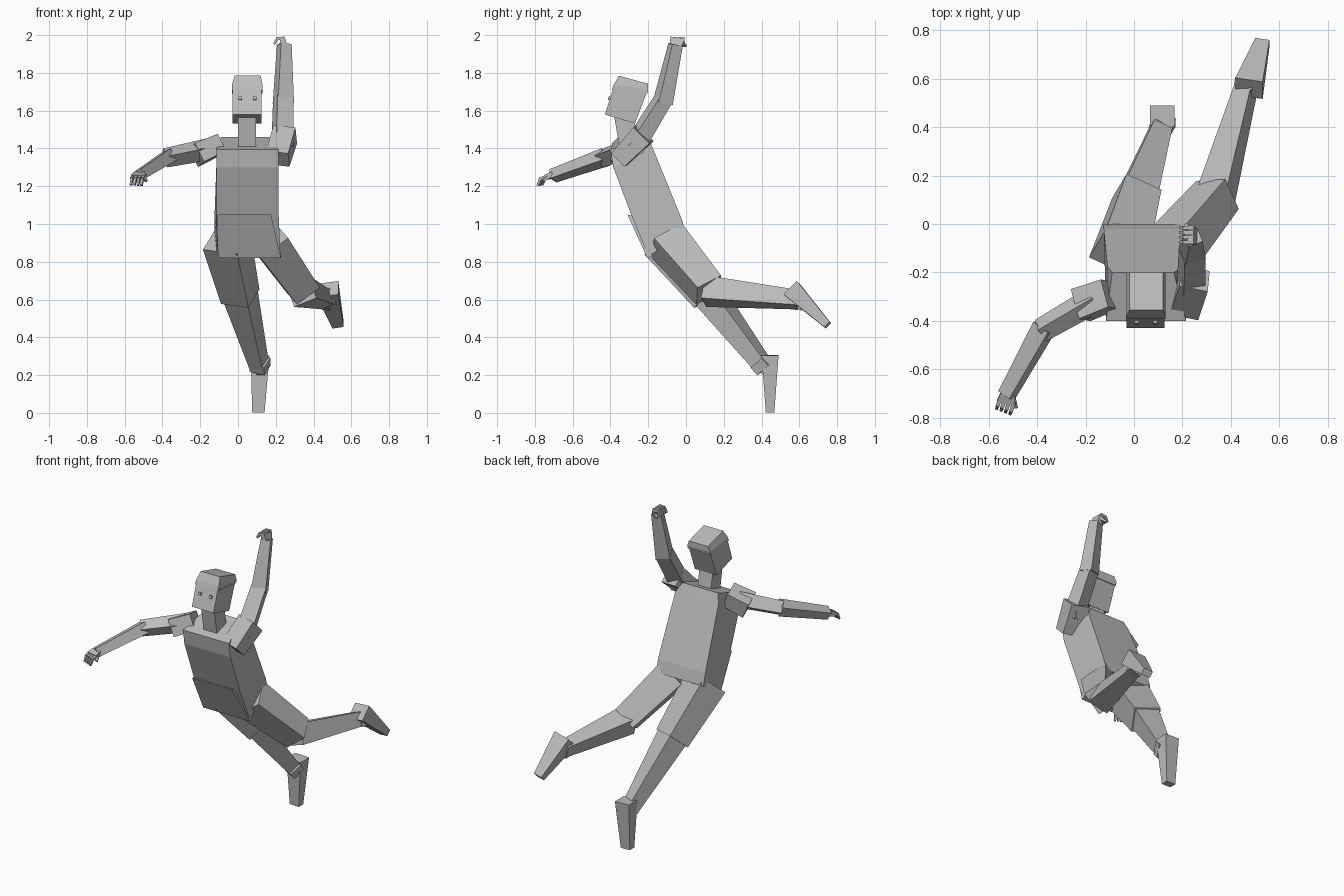
import bpy, bmesh
from mathutils import Vector as V

old = bpy.data.objects.get("Cube")
if old:
    bpy.data.objects.remove(old, do_unlink=True)

grey = bpy.data.materials.new("plain_grey")
grey.use_nodes = True
grey.diffuse_color = (0.5, 0.5, 0.5, 1)
grey.node_tree.nodes["Principled BSDF"].inputs["Base Color"].default_value = (0.5, 0.5, 0.5, 1)


def loft(name, rings):
    """Closed flat-faced solid through a list of four-cornered rings."""
    bm = bmesh.new()
    loops = [[bm.verts.new(p) for p in ring] for ring in rings]
    for a, b in zip(loops, loops[1:]):
        for i in range(4):
            j = (i + 1) % 4
            bm.faces.new((a[i], a[j], b[j], b[i]))
    bm.faces.new(loops[0])
    bm.faces.new(loops[-1])
    bmesh.ops.recalc_face_normals(bm, faces=bm.faces)
    mesh = bpy.data.meshes.new(name)
    bm.to_mesh(mesh)
    bm.free()
    mesh.materials.append(grey)
    obj = bpy.data.objects.new(name, mesh)
    bpy.context.collection.objects.link(obj)
    return obj


def bar(name, start, end, size_a, size_b, side=(1, 0, 0)):
    """Tapered box from start to end; sizes are (width along side, depth)."""
    start, end, side = V(start), V(end), V(side)
    axis = (end - start).normalized()
    u = (side - axis * side.dot(axis)).normalized()
    w = axis.cross(u)
    corners = ((-.5, -.5), (.5, -.5), (.5, .5), (-.5, .5))
    return loft(name, [[c + u * (i * s[0]) + w * (j * s[1]) for i, j in corners]
                       for c, s in ((start, size_a), (end, size_b))])


def slab(front, back, front_x, back_x):
    """Body ring from front and back (y, z) points and their x ranges."""
    return [(front_x[0], *front), (front_x[1], *front),
            (back_x[1], *back), (back_x[0], *back)]


# Torso and loose hem
loft("torso", [
    slab((-.20, .83), (0, .94), (-.11, .225), (-.125, .215)),
    slab((-.29, 1.05), (-.02, 1.02), (-.115, .215), (-.125, .215)),
    slab((-.385, 1.30), (-.175, 1.40), (-.115, .215), (-.11, .20)),
    slab((-.40, 1.395), (-.20, 1.46), (-.115, .215), (-.09, .165))])
loft("shirt_hem", [
    slab((-.205, .82), (-.18, .83), (-.106, .227), (-.106, .227)),
    slab((-.31, 1.05), (-.27, 1.04), (-.112, .175), (-.112, .175))])

# Neck, head and cap
bar("neck", (.048, -.30, 1.40), (.048, -.335, 1.60), (.095, .10), (.095, .10))
loft("head", [
    slab((-.43, 1.58), (-.27, 1.532), (-.03, .125), (-.03, .125)),
    slab((-.378, 1.735), (-.21, 1.69), (-.03, .125), (-.03, .125))])
loft("cap", [
    slab((-.392, 1.71), (-.205, 1.69), (-.033, .13), (-.033, .13)),
    slab((-.383, 1.735), (-.20, 1.71), (-.033, .13), (-.033, .13)),
    slab((-.355, 1.785), (-.20, 1.742), (-.018, .12), (-.018, .12))])
for label, x in (("right", .012), ("left", .088)):
    bar(label + "_eye", (x, -.39, 1.66), (x, -.412, 1.667), (.018, .018), (.018, .018))


def hand(label, wrist, knuckle, reach, across):
    """Palm, four curled fingers and a thumb."""
    wrist, knuckle, reach, across = V(wrist), V(knuckle), V(reach), V(across)
    bar(label + "_palm", wrist, knuckle, (.06, .035), (.078, .025), across)
    for i in range(4):
        base = knuckle + across * (.02 * (i - 1.5))
        bend = base + reach * .03
        tip = bend + reach * .014 + V((0, 0, -.03))
        bar(f"{label}_finger_{i + 1}", base - reach * .01, bend, (.016, .018), (.015, .016), across)
        bar(f"{label}_fingertip_{i + 1}", bend - reach * .004, tip, (.015, .015), (.011, .011), across)
    root = wrist.lerp(knuckle, .4) + across * .03
    bar(label + "_thumb", root, root + across * .018 + reach * .03 + V((0, 0, -.015)),
        (.018, .018), (.013, .013), (0, 0, 1))


# Right arm, reaching forward
bar("right_sleeve", (-.10, -.29, 1.42), (-.22, -.335, 1.365), (.12, .10), (.13, .11), (.4, -1, .3))
bar("right_upper_arm", (-.16, -.31, 1.395), (-.385, -.44, 1.35), (.085, .08), (.075, .07), (.3, -.6, 1))
bar("right_forearm", (-.37, -.425, 1.355), (-.525, -.705, 1.255), (.08, .07), (.06, .055), (1, -.6, .5))
hand("right", (-.52, -.70, 1.26), (-.528, -.738, 1.248), (-.25, -.8, -.3), (.92, -.38, -.05))

# Left arm, raised
bar("left_sleeve", (.21, -.35, 1.345), (.25, -.225, 1.475), (.12, .10), (.12, .12), (1, .2, .3))
bar("left_upper_arm", (.235, -.28, 1.40), (.24, -.12, 1.66), (.095, .09), (.09, .075), (1, .4, 0))
bar("left_forearm", (.24, -.123, 1.64), (.245, -.055, 1.95), (.09, .08), (.06, .06), (1, .4, 0))
hand("left", (.245, -.055, 1.94), (.235, -.045, 1.982), (-1, 0, 0), (0, 1, 0))

# Right leg, trailing straight
tilt = (1, -.4, -.2)
bar("right_thigh", (-.06, -.12, .91), (.012, .125, .615), (.20, .18), (.16, .15), tilt)
bar("right_shin", (.012, .12, .625), (.115, .415, .24), (.145, .13), (.075, .08), tilt)
bar("right_shoe", (.117, .445, .305), (.108, .445, .002), (.10, .09), (.065, .045))
bar("right_ankle_strap", (.115, .385, .275), (.117, .42, .235), (.085, .085), (.085, .085), tilt)

# Left leg, kicked back and outward
tilt = (1, .3, .3)
bar("left_thigh", (.16, -.10, .91), (.345, .12, .65), (.18, .18), (.15, .15), tilt)
bar("left_shin", (.335, .105, .645), (.47, .59, .60), (.13, .13), (.07, .085), tilt)
bar("left_shoe", (.475, .56, .655), (.53, .75, .465), (.115, .10), (.06, .04))
bar("left_ankle_strap", (.463, .55, .605), (.47, .595, .60), (.08, .09), (.08, .09), tilt)

# Shoe tongues at the ankles
bar("right_shoe_tongue", (.112, .385, .24), (.112, .42, .21), (.03, .03), (.03, .03))
bar("left_shoe_tongue", (.47, .60, .55), (.48, .62, .585), (.03, .03), (.03, .03))
